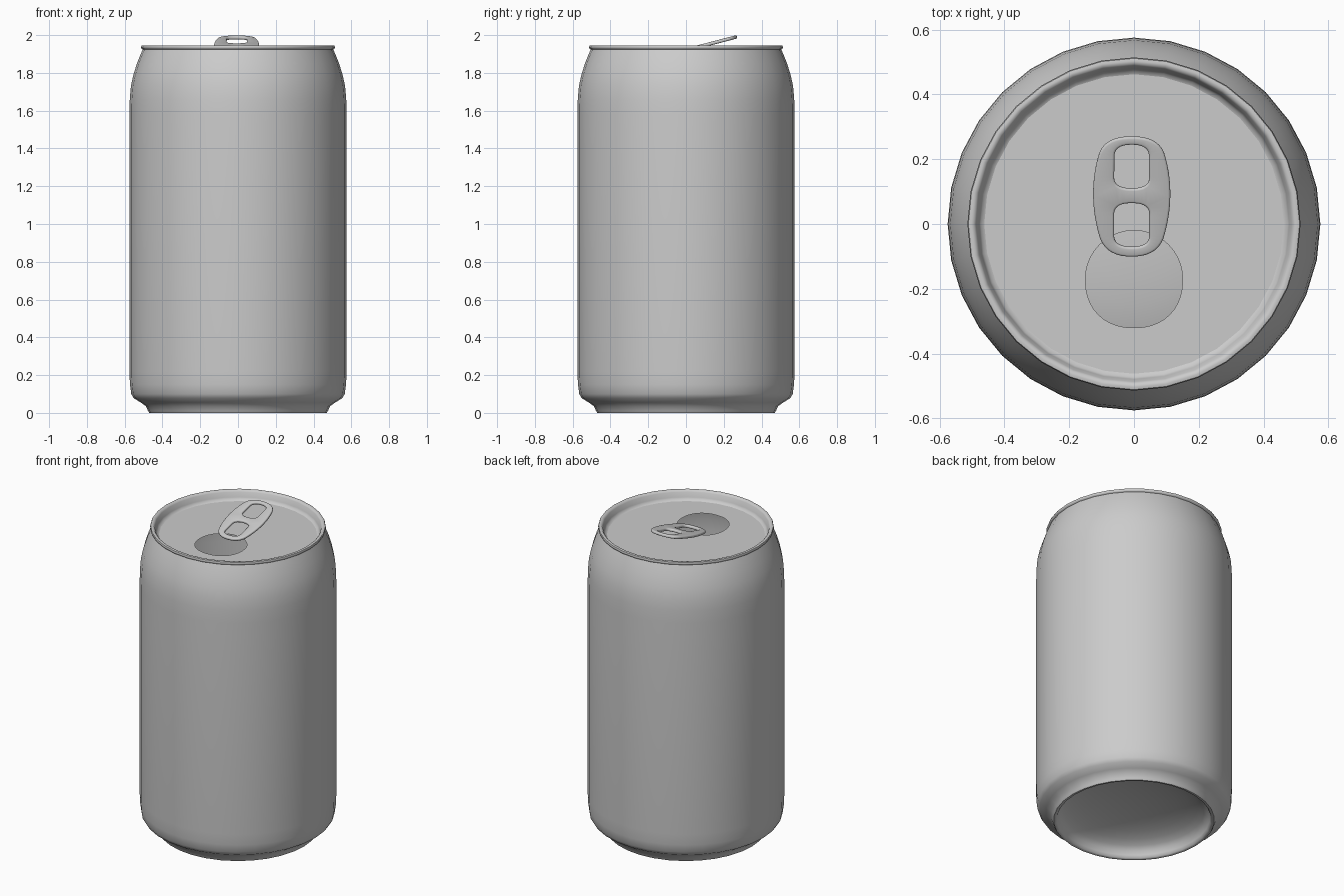
import bpy, bmesh, math
from mathutils import Matrix

if "Cube" in bpy.data.objects:
    bpy.data.objects.remove(bpy.data.objects["Cube"])

SEG = 32
LID_Z = 1.887


def finish(name, bm, angle=50):
    me = bpy.data.meshes.new(name)
    bm.to_mesh(me)
    bm.free()
    ob = bpy.data.objects.new(name, me)
    bpy.context.collection.objects.link(ob)
    bpy.ops.object.select_all(action='DESELECT')
    bpy.context.view_layer.objects.active = ob
    ob.select_set(True)
    bpy.ops.object.shade_smooth_by_angle(angle=math.radians(angle))
    return ob


def lathe(name, profile):
    bm = bmesh.new()
    rings = []
    for r, z in profile:
        rings.append([bm.verts.new((r * math.cos(2 * math.pi * i / SEG),
                                    r * math.sin(2 * math.pi * i / SEG), z)) for i in range(SEG)])
    for a, b in zip(rings, rings[1:]):
        for i in range(SEG):
            j = (i + 1) % SEG
            bm.faces.new((a[i], a[j], b[j], b[i]))
    bmesh.ops.remove_doubles(bm, verts=bm.verts, dist=1e-5)
    return finish(name, bm)


def rounded(points, rounds=3):
    # Corner cutting turns a coarse outline into a smooth one
    for _ in range(rounds):
        out = []
        for (ax, ay), (bx, by) in zip(points, points[1:] + points[:1]):
            out += [(ax * .75 + bx * .25, ay * .75 + by * .25),
                    (ax * .25 + bx * .75, ay * .25 + by * .75)]
        points = out
    return points


def sheet(loops, z=0.0):
    # Flat sheet: first loop is the outline, the others are holes
    bm = bmesh.new()
    for loop in loops:
        vs = [bm.verts.new((x, y, z)) for x, y in loop]
        for a, b in zip(vs, vs[1:] + vs[:1]):
            bm.edges.new((a, b))
    bmesh.ops.triangle_fill(bm, edges=bm.edges[:], use_beauty=True, normal=(0, 0, 1))
    bmesh.ops.recalc_face_normals(bm, faces=bm.faces)
    if sum(f.normal.z for f in bm.faces) < 0:
        bmesh.ops.reverse_faces(bm, faces=bm.faces)
    return bm


# Can wall: domed base, foot ring, side, neck, rolled rim and lid groove
dome = [(0.445 * math.sin(t), 0.02 + 0.12 * math.cos(t))
        for t in (math.pi / 2 * k / 8 for k in range(9))]
lathe("can_body", dome + [
    (0.452, 0.004), (0.460, 0.0), (0.470, 0.0), (0.477, 0.012), (0.487, 0.035),
    (0.515, 0.055), (0.552, 0.078), (0.565, 0.1), (0.572, 0.15), (0.575, 0.22),
    (0.575, 1.58), (0.573, 1.66), (0.567, 1.73), (0.554, 1.79), (0.535, 1.85),
    (0.515, 1.90), (0.504, 1.925), (0.511, 1.928), (0.514, 1.936), (0.511, 1.944),
    (0.503, 1.946), (0.494, 1.944), (0.487, 1.935), (0.479, 1.905),
    (0.473, 1.892), (0.462, LID_Z)])

# Lid with the drinking hole
rim = [(0.462 * math.cos(2 * math.pi * i / SEG), 0.462 * math.sin(2 * math.pi * i / SEG))
       for i in range(SEG)]
mouth = []
for i in range(40):
    c, s = math.cos(2 * math.pi * i / 40), math.sin(2 * math.pi * i / 40)
    p = 0.9 if s < 0 else 1.0
    mouth.append((0.15 * math.copysign(abs(c) ** p, c), -0.17 + 0.15 * math.copysign(abs(s) ** p, s)))
finish("lid", sheet([rim, mouth], LID_Z))

# Pull tab: tilted plate with two finger holes
outline = rounded([(-.085, .27), (-.119, .155), (-.119, .03), (-.082, -.1),
                   (.082, -.1), (.119, .03), (.119, .155), (.085, .27)])


def box(w0, w1, y0, y1):
    return rounded([(-w0, y0), (-w0, (y0 + y1) / 2), (-w1, y1), (w1, y1), (w0, (y0 + y1) / 2), (w0, y0)])


bm = sheet([outline, box(.054, .052, .11, .245), box(.054, .054, -.07, .065)])
slope = 0.26
bmesh.ops.transform(bm, verts=bm.verts, matrix=Matrix(
    ((1, 0, 0, -.007), (0, 1, 0, 0), (0, slope, 1, 1.921), (0, 0, 0, 1))))
tab = finish("pull_tab", bm)
solid = tab.modifiers.new("thickness", 'SOLIDIFY')
solid.thickness = 0.018
solid.offset = 0
bevel = tab.modifiers.new("soft_edges", 'BEVEL')
bevel.width = 0.007
bevel.segments = 3
bevel.limit_method = 'ANGLE'
bevel.angle_limit = math.radians(50)
